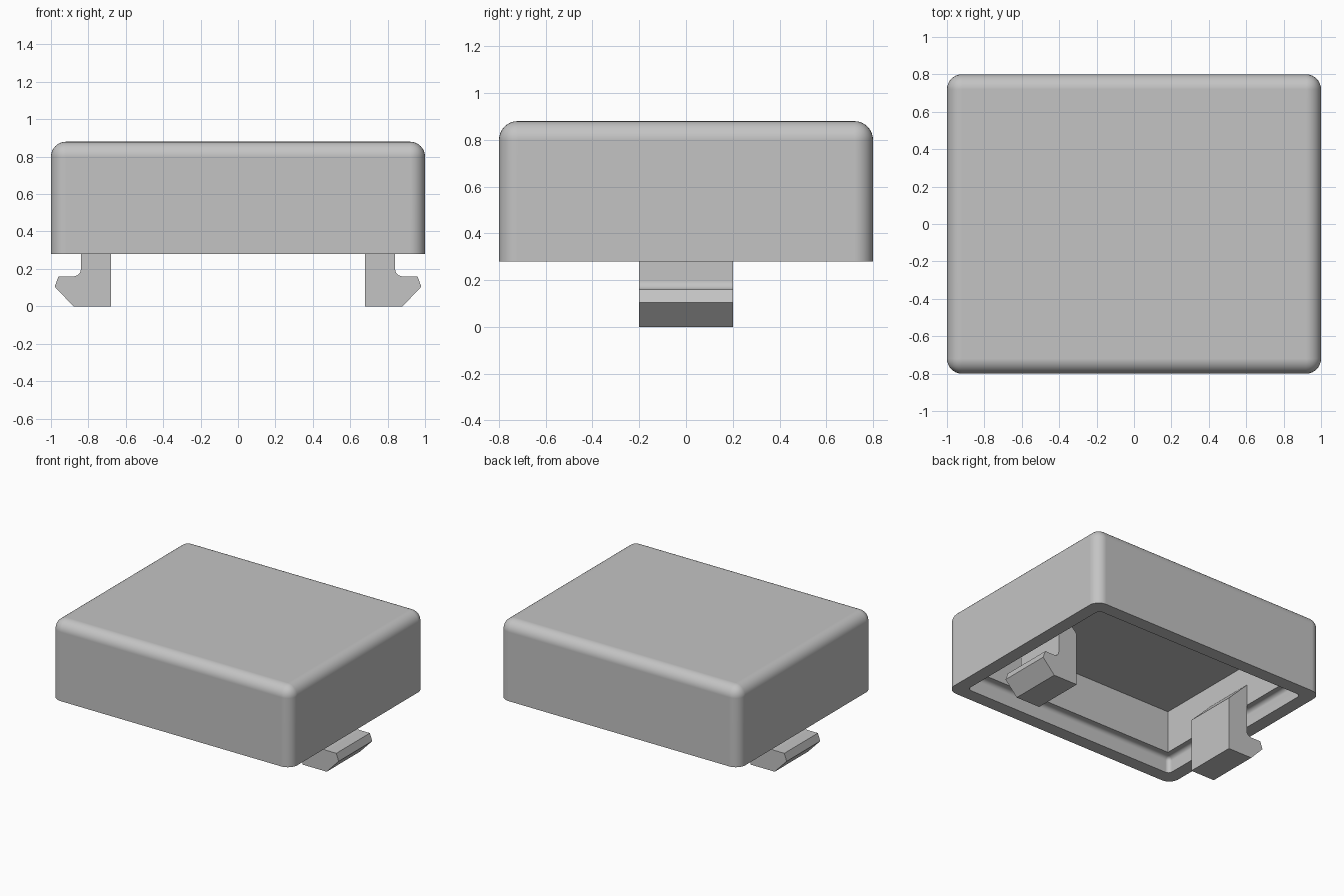
import bpy
import bmesh
import math

cube = bpy.data.objects.get("Cube")
if cube:
    bpy.data.objects.remove(cube, do_unlink=True)

# Single grey plastic
GREY = (0.55, 0.55, 0.55, 1.0)
plastic = bpy.data.materials.new("grey plastic")
plastic.use_nodes = True
plastic.diffuse_color = GREY
plastic.node_tree.nodes["Principled BSDF"].inputs["Base Color"].default_value = GREY


def finish(name, bm):
    """Turn a bmesh into a linked object."""
    bmesh.ops.recalc_face_normals(bm, faces=bm.faces)
    mesh = bpy.data.meshes.new(name)
    bm.to_mesh(mesh)
    bm.free()
    mesh.materials.append(plastic)
    obj = bpy.data.objects.new(name, mesh)
    bpy.context.collection.objects.link(obj)
    return obj


def block(name, half_x, half_y, bottom, top, radius=0.0, segments=8):
    """Box rounded on every edge except those around its bottom."""
    bm = bmesh.new()
    bmesh.ops.create_cube(bm, size=2)
    for v in bm.verts:
        v.co.x *= half_x
        v.co.y *= half_y
        v.co.z = top if v.co.z > 0 else bottom
    if radius:
        edges = [e for e in bm.edges if any(v.co.z == e.verts[0].co.z and
                 v.co.z > (bottom + top) / 2 for v in e.verts)
                 or e.verts[0].co.z != e.verts[1].co.z]
        bmesh.ops.bevel(bm, geom=edges, offset=radius, segments=segments,
                        profile=0.5, affect='EDGES')
    return finish(name, bm)


def smooth(obj):
    """Smooth the fillets, keep flat faces flat and edges crisp."""
    bpy.ops.object.select_all(action='DESELECT')
    obj.select_set(True)
    bpy.context.view_layer.objects.active = obj
    bpy.ops.object.shade_smooth_by_angle(angle=math.radians(30))
    weighted = obj.modifiers.new("flat_normals", 'WEIGHTED_NORMAL')
    weighted.keep_sharp = True


def hollow(obj, cutter):
    """Subtract a cutter, then discard it."""
    cut = obj.modifiers.new("hollow", 'BOOLEAN')
    cut.operation = 'DIFFERENCE'
    cut.solver = 'EXACT'
    cut.object = cutter
    cutter.hide_render = True
    bpy.context.view_layer.objects.active = obj
    bpy.ops.object.modifier_apply(modifier=cut.name)
    bpy.data.objects.remove(cutter, do_unlink=True)


# Cap: rounded shell with a stepped recess open at the bottom
cap = block("cap_shell", 1.0, 0.8, 0.28, 0.88, 0.08)
hollow(cap, block("rim_recess_cutter", 0.9, 0.7, 0.2, 0.40, 0.03, 5))
hollow(cap, block("cavity_cutter", 0.84, 0.64, 0.3, 0.72))
smooth(cap)

# Snap clip profile (x, z): hook, fillet, stem and sloped gusset into the wall
profile = [(0.68, 0), (0.88, 0), (0.98, 0.105), (0.96, 0.16)]
for i in range(7):
    a = math.radians(270 - 15 * i)
    profile.append((0.88 + 0.04 * math.cos(a), 0.20 + 0.04 * math.sin(a)))
profile += [(0.84, 0.42), (0.87, 0.42), (0.87, 0.59), (0.68, 0.40)]


def clip(name, side):
    bm = bmesh.new()
    face = bm.faces.new([bm.verts.new((side * x, -0.2, z)) for x, z in profile])
    swept = bmesh.ops.extrude_face_region(bm, geom=[face])["geom"]
    moved = [g for g in swept if isinstance(g, bmesh.types.BMVert)]
    bmesh.ops.translate(bm, vec=(0, 0.4, 0), verts=moved)
    smooth(finish(name, bm))


clip("left_clip", 1)
clip("right_clip", -1)
